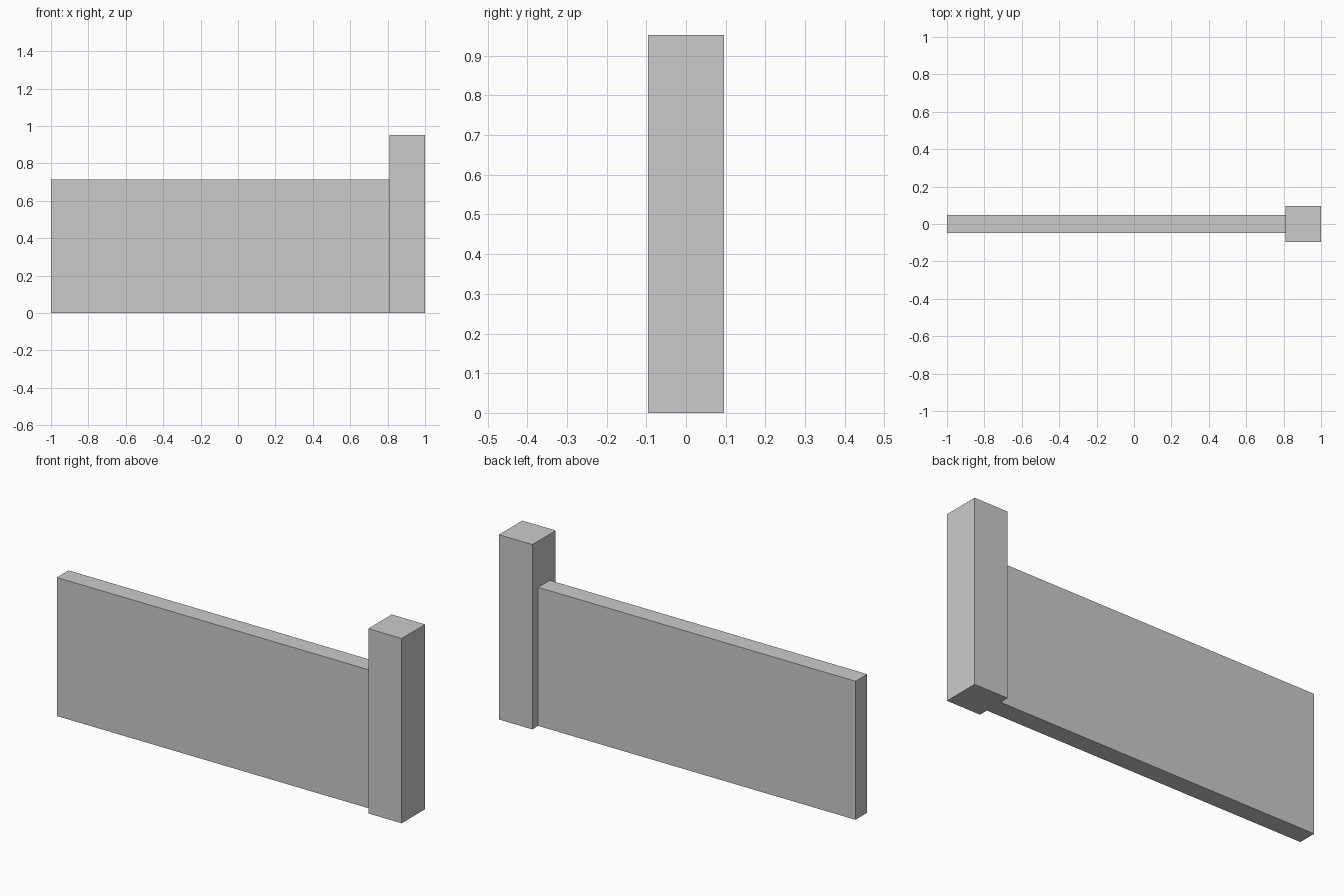
import bpy

if "Cube" in bpy.data.objects:
    bpy.data.objects.remove(bpy.data.objects["Cube"])


def box(name, x0, x1, width, height):
    """Box standing on z = 0, centred on y = 0."""
    bpy.ops.mesh.primitive_cube_add(size=1, location=((x0 + x1) / 2, 0, height / 2))
    ob = bpy.context.object
    ob.name = name
    ob.scale = (x1 - x0, width, height)
    bpy.ops.object.transform_apply(location=False, rotation=False, scale=True)
    return ob


POST = 0.1905

# thin wall panel, running up to the post
box("wall_panel", -1, 1 - POST, POST / 2, 0.714)

# square end post
box("end_post", 1 - POST, 1, POST, 0.9525)
